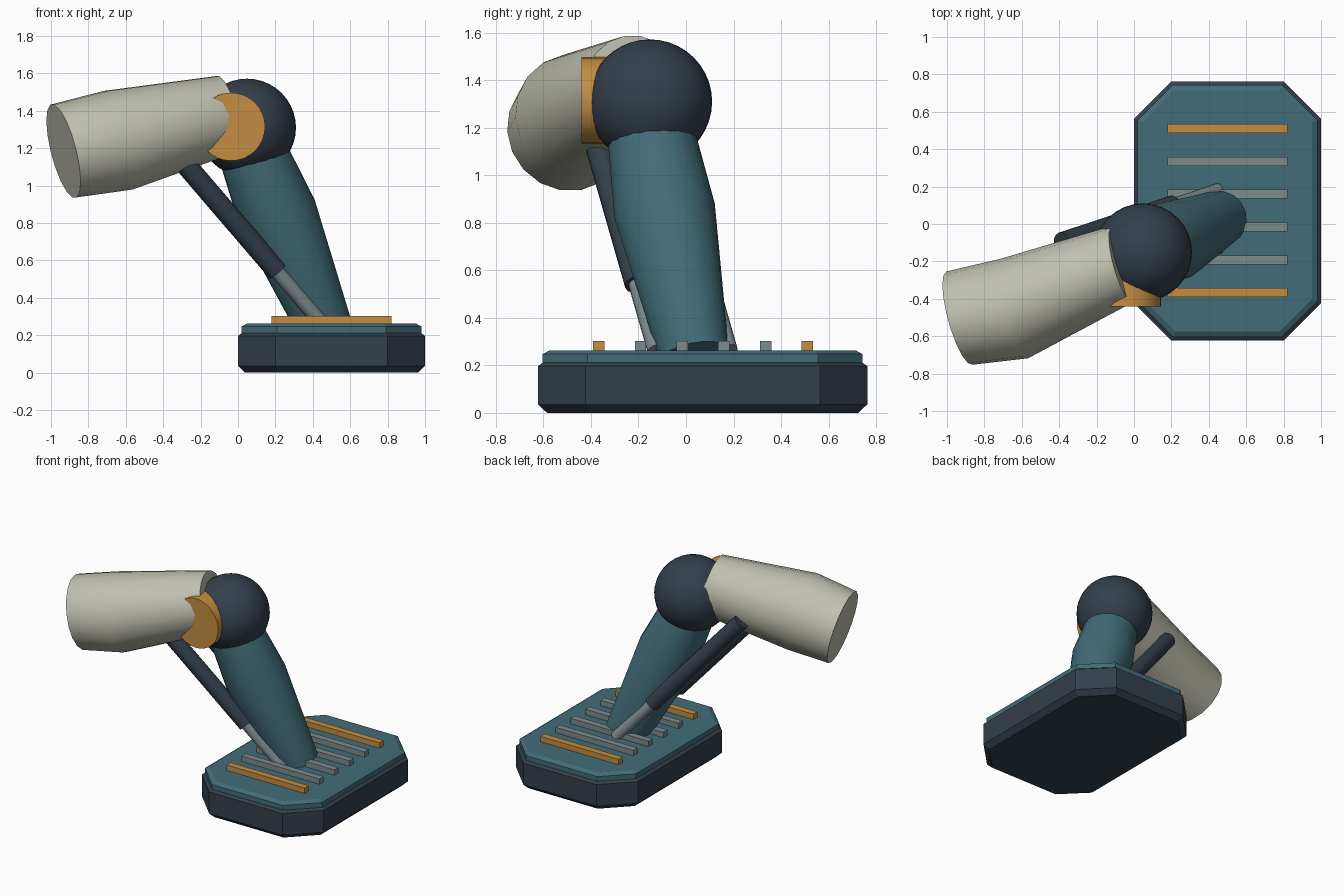
import bpy, bmesh, math
from mathutils import Vector

cube = bpy.data.objects.get("Cube")
if cube:
    bpy.data.objects.remove(cube, do_unlink=True)


def material(name, rgb):
    m = bpy.data.materials.new(name)
    m.use_nodes = True
    m.diffuse_color = (*rgb, 1)
    m.node_tree.nodes["Principled BSDF"].inputs["Base Color"].default_value = (*rgb, 1)
    return m


TEAL = material("teal", (0.055, 0.15, 0.19))
DARK = material("dark slate", (0.034, 0.05, 0.07))
CREAM = material("cream", (0.53, 0.53, 0.44))
ORANGE = material("orange", (0.55, 0.27, 0.055))
GREY = material("steel grey", (0.2, 0.26, 0.27))


def finish(name, bm, mat, smooth=True):
    bmesh.ops.recalc_face_normals(bm, faces=bm.faces)
    mesh = bpy.data.meshes.new(name)
    bm.to_mesh(mesh)
    bm.free()
    mesh.materials.append(mat)
    ob = bpy.data.objects.new(name, mesh)
    bpy.context.collection.objects.link(ob)
    if smooth:
        bpy.ops.object.select_all(action='DESELECT')
        ob.select_set(True)
        bpy.context.view_layer.objects.active = ob
        bpy.ops.object.shade_smooth_by_angle(angle=math.radians(35))
    return ob


def loft(name, rings, mat, smooth=True):
    """Skin closed rings of points and cap both ends."""
    bm = bmesh.new()
    loops = [[bm.verts.new(p) for p in ring] for ring in rings]
    n = len(loops[0])
    for a, b in zip(loops, loops[1:]):
        for i in range(n):
            j = (i + 1) % n
            bm.faces.new((a[i], a[j], b[j], b[i]))
    bm.faces.new(loops[0])
    bm.faces.new(loops[-1])
    return finish(name, bm, mat, smooth)


def tube(name, stations, mat, axis=None, sides=18):
    """Round limb through (centre, radius) stations, rings square to one axis."""
    axis = Vector(axis) if axis else Vector(stations[-1][0]) - Vector(stations[0][0])
    turn = axis.to_track_quat('Z', 'Y')
    rings = []
    for centre, r in stations:
        angles = [2 * math.pi * i / sides for i in range(sides)]
        rings.append([Vector(centre) + turn @ Vector((r * math.cos(a), r * math.sin(a), 0))
                      for a in angles])
    return loft(name, rings, mat)


def octagon(inset, z):
    """Rectangle with cut corners, shrunk evenly by inset."""
    hx, hy, cut = 0.5 - inset, 0.693 - inset, 0.2 - 0.586 * inset
    corners = [(hx, hy - cut), (hx - cut, hy), (cut - hx, hy), (-hx, hy - cut),
               (-hx, cut - hy), (cut - hx, -hy), (hx - cut, -hy), (hx, cut - hy)]
    return [(0.5 + x, 0.07 + y, z) for x, y in corners]


def slab(name, profile, mat):
    loft(name, [octagon(i, z) for i, z in profile], mat, smooth=False)


# foot with chamfered sole and top plate
slab("foot_base", [(0.038, 0), (0, 0.036), (0, 0.197), (0.028, 0.217)], DARK)
slab("foot_plate", [(0.02, 0.21), (0.02, 0.247), (0.048, 0.263)], TEAL)

# raised tread bars, the outer two in orange
for k in range(6):
    bm = bmesh.new()
    bmesh.ops.create_cube(bm, size=1)
    bmesh.ops.scale(bm, vec=(0.64, 0.048, 0.05), verts=bm.verts)
    bmesh.ops.translate(bm, vec=(0.5, -0.367 + 0.1755 * k, 0.278), verts=bm.verts)
    finish(f"tread_bar_{k + 1}", bm, ORANGE if k in (0, 5) else GREY, smooth=False)

# lower limb
tube("lower_limb", [((0.465, 0.035, 0.24), 0.148),
                    ((0.21, -0.09, 0.85), 0.215),
                    ((0.085, -0.145, 1.16), 0.186)], TEAL)

# joint ball
bm = bmesh.new()
bmesh.ops.create_uvsphere(bm, u_segments=32, v_segments=20, radius=0.262)
bmesh.ops.translate(bm, vec=(0.048, -0.152, 1.31), verts=bm.verts)
finish("joint_ball", bm, DARK)

# upper limb
tube("upper_limb", [((-0.06, -0.213, 1.383), 0.212),
                    ((-0.64, -0.452, 1.243), 0.276),
                    ((-0.933, -0.503, 1.185), 0.259)], CREAM, axis=(-0.935, -0.26, -0.24))

# joint cap
tube("joint_cap", [((-0.037, -0.3, 1.315), 0.182),
                   ((-0.037, -0.44, 1.315), 0.182)], ORANGE, sides=32)

# pair of pistons, one on each side of the lower limb
for side, shift in (("front", 0), ("back", 0.3)):
    low = Vector((0.45, -0.122 + shift, 0.262))
    high = Vector((-0.385, -0.4 + shift, 1.235))
    split = low.lerp(high, 0.288)
    tube(f"{side}_piston_rod", [(low, 0.04), (low.lerp(high, 0.4), 0.04)], GREY, sides=14)
    tube(f"{side}_piston_sleeve", [(split, 0.056), (high, 0.056)], DARK, sides=14)
